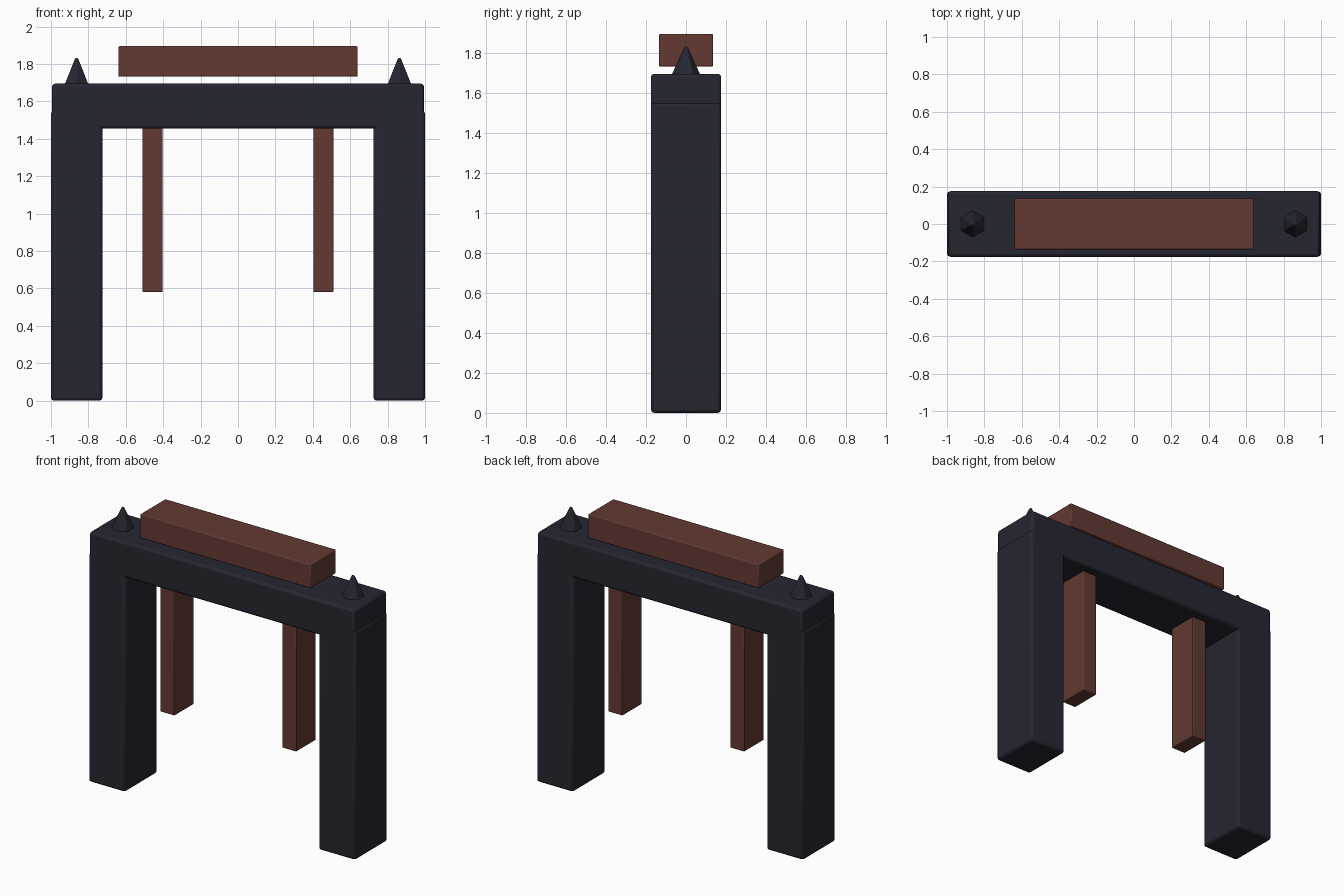
import bpy
import math

cube = bpy.data.objects.get("Cube")
if cube:
    bpy.data.objects.remove(cube, do_unlink=True)


def material(name, rgb):
    mat = bpy.data.materials.new(name)
    mat.use_nodes = True
    mat.diffuse_color = (*rgb, 1)
    mat.node_tree.nodes["Principled BSDF"].inputs["Base Color"].default_value = (*rgb, 1)
    return mat


stone = material("dark stone", (0.019, 0.019, 0.031))
wood = material("red brown wood", (0.125, 0.041, 0.031))


def finish(name, mat, bevel, segments):
    obj = bpy.context.object
    obj.name = name
    obj.data.materials.append(mat)
    mod = obj.modifiers.new("soft edges", "BEVEL")
    mod.width = bevel
    mod.segments = segments
    bpy.ops.object.shade_smooth_by_angle(angle=math.radians(30))
    return obj


def box(name, x, y, z, mat, bevel, segments=2):
    """Bevelled block from (min, max) ranges."""
    centre = [(a + b) / 2 for a, b in (x, y, z)]
    bpy.ops.mesh.primitive_cube_add(size=1, location=centre)
    bpy.context.object.scale = [b - a for a, b in (x, y, z)]
    bpy.ops.object.transform_apply(location=False, rotation=False, scale=True)
    return finish(name, mat, bevel, segments)


def span(a, b, side):
    return tuple(sorted((a * side, b * side)))


# Lintel across the pillars
box("lintel", (-0.994, 0.994), (-0.176, 0.176), (1.455, 1.695), stone, 0.016)

# Loose beam above the lintel
box("top_beam", (-0.64, 0.64), (-0.136, 0.136), (1.732, 1.895), wood, 0.007)

for label, side in (("left", 1), ("right", -1)):
    # Pillars and hanging posts
    box(label + "_pillar", span(0.725, 1.0, side), (-0.175, 0.175), (0, 1.55), stone, 0.016)
    box(label + "_post", span(0.403, 0.51, side), (-0.105, 0.105), (0.58, 1.47), wood, 0.005)

    # Six-sided spikes on the ends of the lintel
    bpy.ops.mesh.primitive_cone_add(vertices=6, radius1=0.077, radius2=0.008,
                                    depth=0.15, location=(0.863 * side, 0, 1.757))
    finish(label + "_spike", stone, 0.006, 2)
